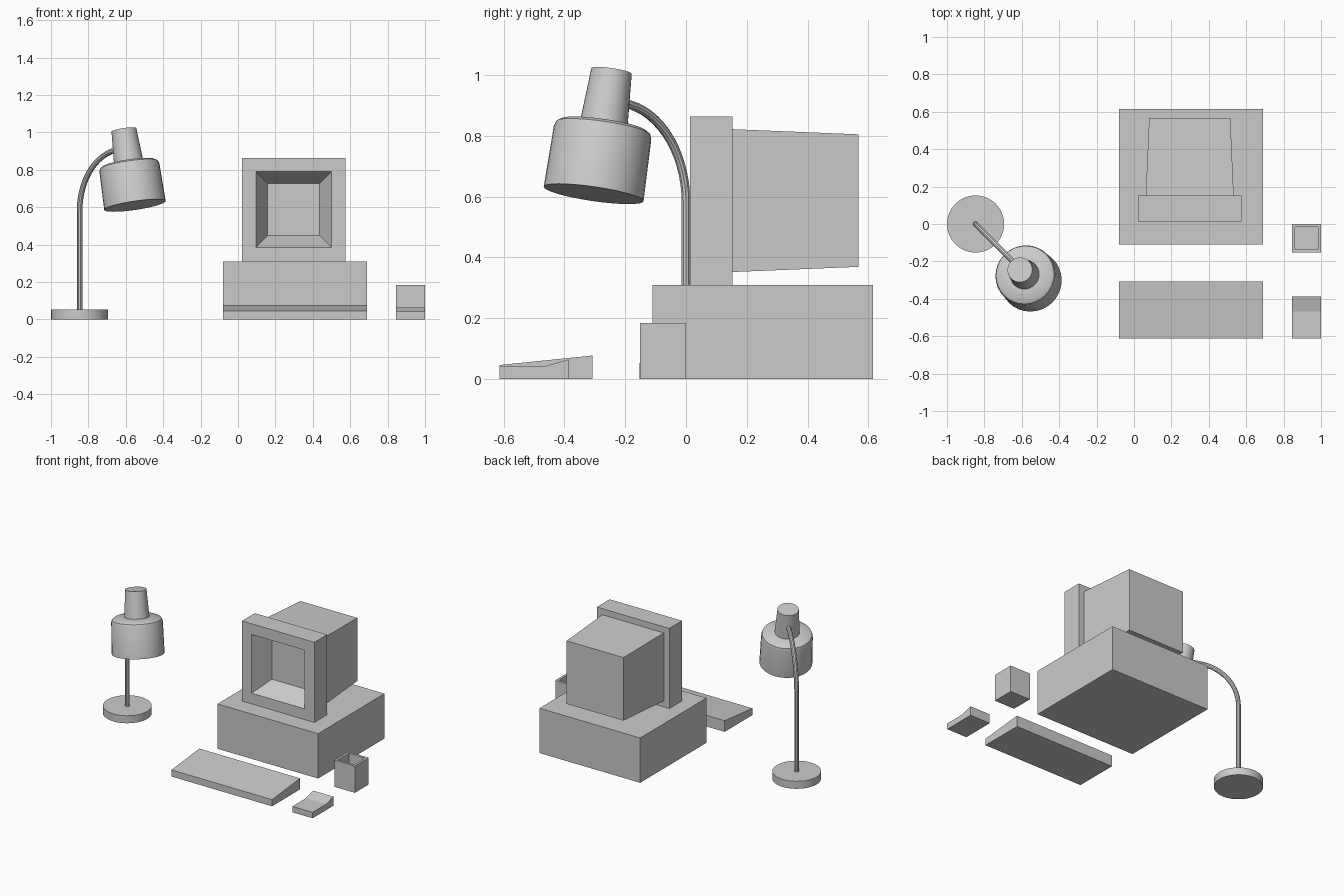
import bpy, math
from mathutils import Vector

if "Cube" in bpy.data.objects:
    bpy.data.objects.remove(bpy.data.objects["Cube"])


def mesh_object(name, verts, faces):
    me = bpy.data.meshes.new(name)
    me.from_pydata([tuple(v) for v in verts], [], faces)
    me.validate()
    ob = bpy.data.objects.new(name, me)
    bpy.context.collection.objects.link(ob)
    return ob


def loft(name, rings):
    """Skin a list of equal-length closed rings and cap both ends."""
    n = len(rings[0])
    verts = [v for r in rings for v in r]
    faces = [(i * n + j, i * n + (j + 1) % n, (i + 1) * n + (j + 1) % n, (i + 1) * n + j)
             for i in range(len(rings) - 1) for j in range(n)]
    faces += [tuple(range(n))[::-1], tuple(range((len(rings) - 1) * n, len(rings) * n))]
    return mesh_object(name, verts, faces)


def rect_z(x0, x1, y0, y1, z):
    return [(x0, y0, z), (x1, y0, z), (x1, y1, z), (x0, y1, z)]


def rect_y(cx, cz, hx, hz, y):
    return [(cx - hx, y, cz - hz), (cx - hx, y, cz + hz),
            (cx + hx, y, cz + hz), (cx + hx, y, cz - hz)]


def extrude_x(name, profile, x0, x1):
    """Extrude a side profile of (y, z) points along x."""
    return loft(name, [[(x, y, z) for y, z in profile] for x in (x0, x1)])


def revolve(name, profile, sides, origin, axis=(0, 0, 1)):
    """Turn (radius, height) points around an axis."""
    turn = Vector((0, 0, 1)).rotation_difference(Vector(axis))
    rings = [[Vector(origin) + turn @ Vector((r * math.cos(2 * math.pi * k / sides),
                                              r * math.sin(2 * math.pi * k / sides), h))
              for k in range(sides)] for r, h in profile]
    ob = loft(name, rings)
    smooth(ob)
    return ob


def smooth(ob):
    bpy.ops.object.select_all(action='DESELECT')
    ob.select_set(True)
    bpy.context.view_layer.objects.active = ob
    bpy.ops.object.shade_smooth_by_angle(angle=math.radians(30))


# Computer case
loft("computer_case", [rect_z(-0.08, 0.69, -0.11, 0.615, z) for z in (0, 0.31)])

# Monitor: bezel with a sloped recess down to the screen, and tapered tube housing
MX, MZ = 0.298, 0.587
loft("monitor_bezel", [
    rect_y(MX, MZ, 0.139, 0.139, 0.143),
    rect_y(MX, MZ, 0.203, 0.203, 0.013),
    rect_y(MX, MZ, 0.277, 0.277, 0.013),
    rect_y(MX, MZ, 0.277, 0.277, 0.153)][::-1])
loft("monitor_back", [rect_y(MX, MZ, 0.235, 0.235, 0.153),
                      rect_y(MX, MZ, 0.217, 0.218, 0.568)])

# Keyboard wedge and mouse
extrude_x("keyboard", [(-0.613, 0), (-0.308, 0), (-0.308, 0.077), (-0.613, 0.046)], -0.08, 0.69)
extrude_x("mouse", [(-0.613, 0), (-0.387, 0), (-0.387, 0.064), (-0.467, 0.041), (-0.613, 0.041)],
          0.845, 1.0)

# Pen cup, hollow from the top
W = 0.016
loft("pen_cup", [
    rect_z(0.845, 1.0, -0.152, 0, 0), rect_z(0.845, 1.0, -0.152, 0, 0.185),
    rect_z(0.845 + W, 1.0 - W, -0.152 + W, -W, 0.185),
    rect_z(0.845 + W, 1.0 - W, -0.152 + W, -W, W)])

# Lamp base
LX = -0.847
revolve("lamp_base", [(0.153, 0), (0.153, 0.052)], 32, (LX, 0, 0))

# Lamp arm: straight pole, then an arc leaning towards the front right
R, Z0, D = 0.33, 0.58, math.sqrt(0.5)
path = [(0, 0.04)]
for i in range(15):
    a = math.radians(78 * i / 14)
    path.append((R * (1 - math.cos(a)), Z0 + R * math.sin(a)))
path.append((0.325, 0.916))
cu = bpy.data.curves.new("lamp_arm_path", 'CURVE')
cu.dimensions = '3D'
cu.bevel_depth = 0.015
cu.bevel_resolution = 3
cu.use_fill_caps = True
sp = cu.splines.new('POLY')
sp.points.add(len(path) - 1)
for p, (t, z) in zip(sp.points, path):
    p.co = (LX + t * D, -t * D, z, 1)
arm = bpy.data.objects.new("lamp_arm", cu)
bpy.context.collection.objects.link(arm)
bpy.ops.object.select_all(action='DESELECT')
arm.select_set(True)
bpy.context.view_layer.objects.active = arm
bpy.ops.object.convert(target='MESH')
smooth(bpy.context.view_layer.objects.active)

# Lamp head: wide shade with a rounded shoulder and a tapered socket, tilted
low, tilt = (-0.551, -0.304, 0.609), (-0.059, 0.059, 0.404)
revolve("lamp_shade", [(0.166, 0), (0.162, 0.205), (0.157, 0.221), (0.142, 0.231), (0.075, 0.238)],
        32, low, tilt)
revolve("lamp_socket", [(0.079, 0.232), (0.067, 0.413)], 32, low, tilt)
